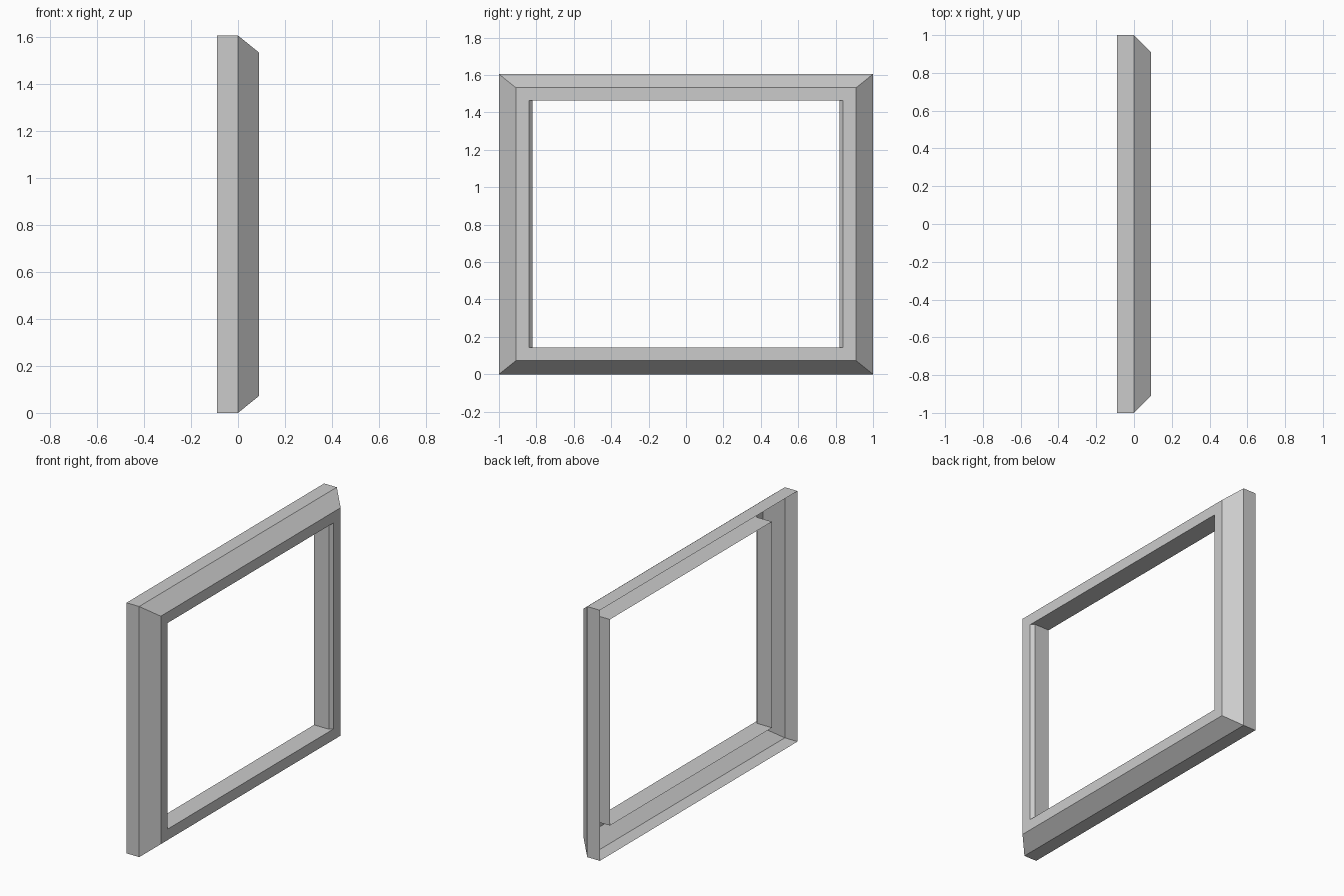
import bpy, bmesh

if "Cube" in bpy.data.objects:
    bpy.data.objects.remove(bpy.data.objects["Cube"])

HEIGHT = 1.605

# Open moulding profile, outer back edge to inner back lip:
# (x depth, half width in y, half height in z)
PROFILE = [
    (-0.09, 1.00, HEIGHT / 2),   # outer wall, back edge
    (0.00, 1.00, HEIGHT / 2),    # outer wall, front edge
    (0.09, 0.91, 0.73),          # end of sloped bevel
    (0.09, 0.84, 0.66),          # flat face, inner edge
    (0.07, 0.82, 0.66),          # small bevel on the side jambs
    (-0.035, 0.82, 0.66),        # inner return, back edge
]
CORNERS = [(-1, -1), (1, -1), (1, 1), (-1, 1)]


def ring(bm, x, hy, hz):
    return [bm.verts.new((x, sy * hy, HEIGHT / 2 + sz * hz)) for sy, sz in CORNERS]


# Window frame: hollow shell with mitred corners, open at the back
bm = bmesh.new()
rings = [ring(bm, *p) for p in PROFILE]
for a, b in zip(rings, rings[1:]):
    for i in range(4):
        j = (i + 1) % 4
        bm.faces.new((a[i], a[j], b[j], b[i]))

mesh = bpy.data.meshes.new("window_frame")
bm.to_mesh(mesh)
bm.free()
frame = bpy.data.objects.new("window_frame", mesh)
bpy.context.collection.objects.link(frame)
